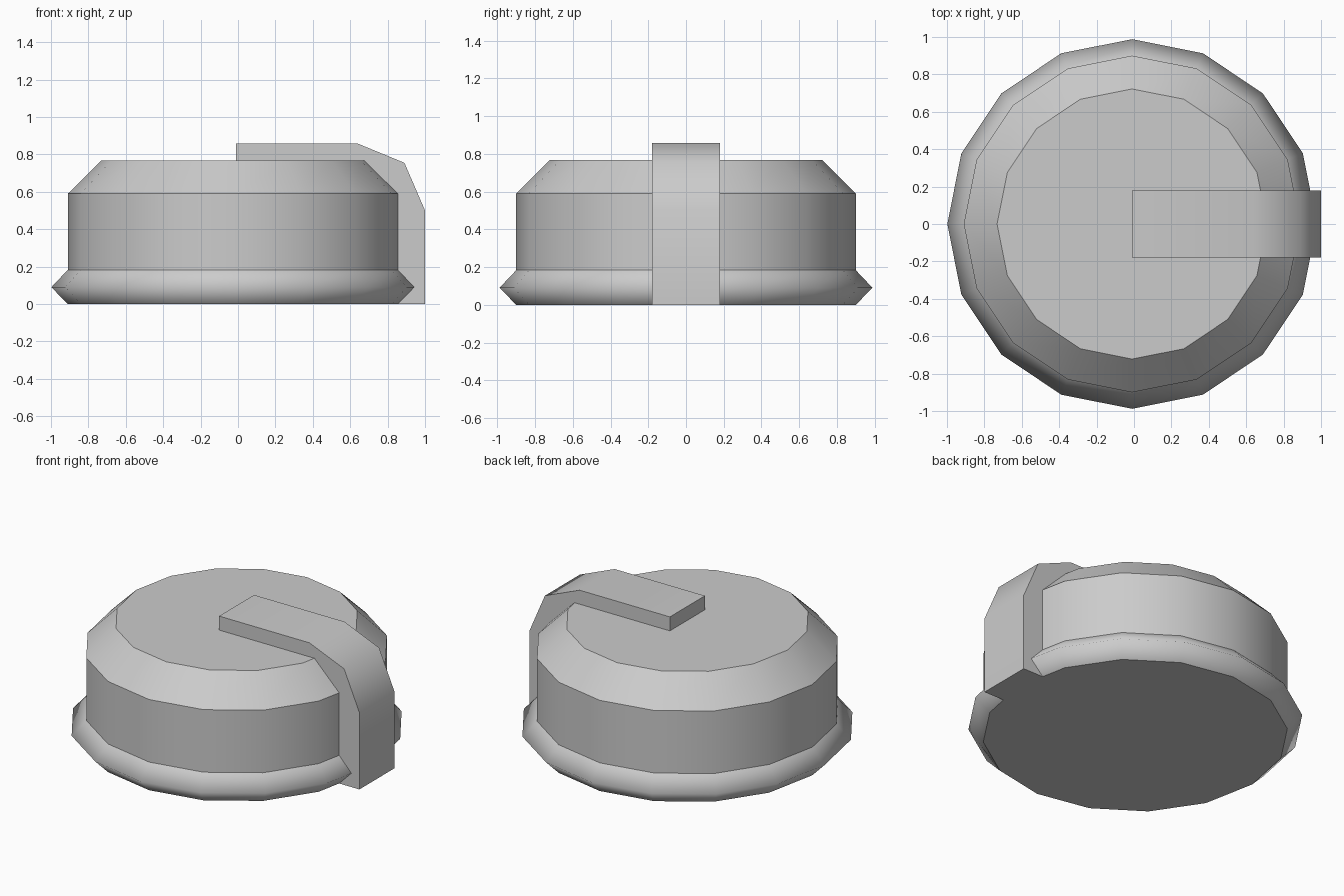
import bpy, bmesh, math

if "Cube" in bpy.data.objects:
    bpy.data.objects.remove(bpy.data.objects["Cube"])

CX = -0.01       # axis of the round body
SIDES = 16


def finish(bm, name, is_sharp):
    """Smooth shade the mesh, keeping the chosen edges sharp."""
    bmesh.ops.recalc_face_normals(bm, faces=bm.faces)
    for f in bm.faces:
        f.smooth = True
    for e in bm.edges:
        e.smooth = not is_sharp(e)
    me = bpy.data.meshes.new(name)
    bm.to_mesh(me)
    bm.free()
    ob = bpy.data.objects.new(name, me)
    bpy.context.collection.objects.link(ob)
    return ob


# Round body: flared base rim, straight wall, chamfered shoulder, flat lid
RIM_Z = 0.09
profile = [(0.90, 0.0), (0.988, RIM_Z), (0.90, 0.183), (0.90, 0.59), (0.722, 0.767)]
bm = bmesh.new()
rings = []
for r, z in profile:
    rings.append([bm.verts.new((CX + r * math.cos(2 * math.pi * i / SIDES),
                                r * math.sin(2 * math.pi * i / SIDES), z))
                  for i in range(SIDES)])
for a, b in zip(rings, rings[1:]):
    for i in range(SIDES):
        j = (i + 1) % SIDES
        bm.faces.new((a[i], a[j], b[j], b[i]))
bm.faces.new(rings[0])
bm.faces.new(rings[-1])


def body_sharp(e):
    za, zb = (v.co.z for v in e.verts)
    return abs(za - zb) < 1e-5 and abs(za - RIM_Z) > 1e-3


finish(bm, "round_body", body_sharp)

# Curved strap running from the lid centre down the right side
outer = [(CX, 0.858), (0.64, 0.858), (0.89, 0.755), (1.0, 0.50), (1.0, 0.0)]
inner = [(0.84, 0.0), (0.84, 0.58), (0.66, 0.757), (CX, 0.757)]
W = 0.18
pts = outer + inner
bm = bmesh.new()
sides = [[bm.verts.new((x, y, z)) for x, z in pts] for y in (-W, W)]
for s in sides:
    bm.faces.new(s)
for i in range(len(pts)):
    j = (i + 1) % len(pts)
    bm.faces.new((sides[0][i], sides[0][j], sides[1][j], sides[1][i]))

# Only the bends across the outer face stay smooth
finish(bm, "strap", lambda e: abs(e.verts[0].co.y - e.verts[1].co.y) < 1e-5
       or e.calc_face_angle(0) > math.radians(50))
